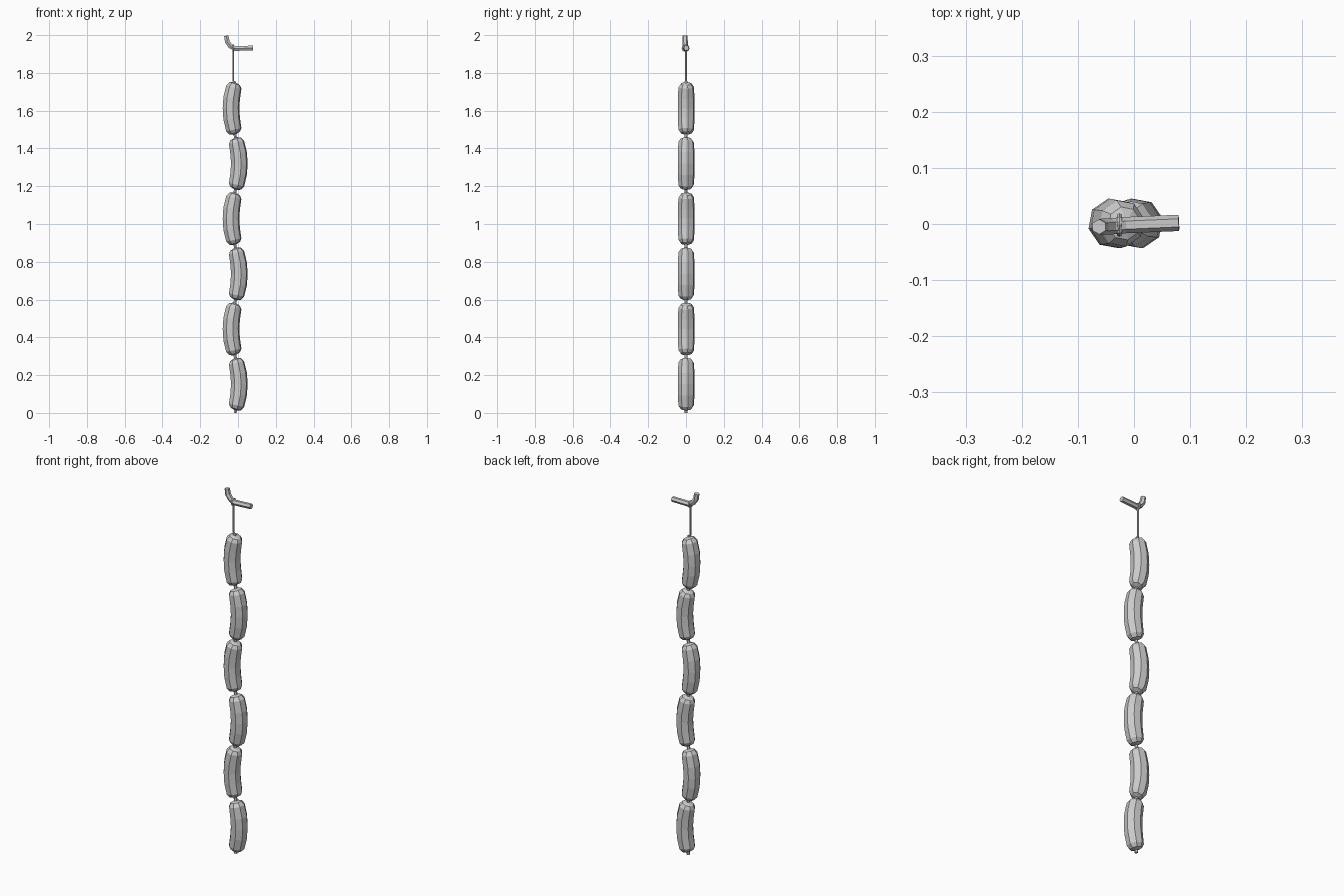
import bpy, bmesh, math
from mathutils import Vector

if "Cube" in bpy.data.objects:
    bpy.data.objects.remove(bpy.data.objects["Cube"])


def tube(name, pts, radii, sides, turn=0.0):
    """Flat-shaded capped tube swept along points, one radius per point."""
    pts = [Vector(p) for p in pts]
    bm = bmesh.new()
    rings = []
    for i, p in enumerate(pts):
        t = (pts[min(i + 1, len(pts) - 1)] - pts[max(i - 1, 0)]).normalized()
        u = Vector((0, 1, 0))
        u = (u - t * u.dot(t)).normalized()
        v = t.cross(u)
        ring = []
        for k in range(sides):
            a = turn + 2 * math.pi * k / sides
            ring.append(bm.verts.new(p + radii[i] * (math.cos(a) * u + math.sin(a) * v)))
        rings.append(ring)
    for a, b in zip(rings, rings[1:]):
        for k in range(sides):
            n = (k + 1) % sides
            bm.faces.new((a[k], a[n], b[n], b[k]))
    bm.faces.new(rings[0])
    bm.faces.new(rings[-1])
    bmesh.ops.recalc_face_normals(bm, faces=bm.faces)
    me = bpy.data.meshes.new(name)
    bm.to_mesh(me)
    bm.free()
    ob = bpy.data.objects.new(name, me)
    bpy.context.collection.objects.link(ob)
    return ob


PITCH, LENGTH = 0.292, 0.274
# (fraction along the length, radius)
PROFILE = [(0, 0.009), (0.025, 0.030), (0.09, 0.042), (0.3, 0.045), (0.5, 0.045),
           (0.7, 0.045), (0.91, 0.042), (0.975, 0.030), (1, 0.009)]

# sausages, bulging alternately right and left
for i in range(6):
    side = 1 if i % 2 == 0 else -1
    z0 = 0.015 + i * PITCH
    path = []
    for t, r in PROFILE:
        x = -0.015 + side * 0.022 * (1 - (2 * t - 1) ** 2)
        path.append((x, 0.001, z0 + t * LENGTH))
    tube("sausage", path, [r for t, r in PROFILE], 8, math.radians(12))
    # twisted casing below each sausage
    tube("casing_twist", [(-0.015 + side * 0.004, 0, z0 + 0.012), (-0.015, 0, z0 - 0.008),
                          (-0.015 - side * 0.004, 0, z0 - 0.025)] if i else
         [(-0.012, 0, 0.02), (-0.015, 0, 0.0)], [0.009] * (3 if i else 2), 6)

# casing end at the top
tube("top_twist", [(-0.018, 0, 1.74), (-0.02, 0, 1.757)], [0.01, 0.008], 6)

# string and the loop over the hook
tube("string", [(-0.02, 0, 1.745), (-0.026, 0, 1.76), (-0.026, 0, 1.915)], [0.005] * 3, 6)
bpy.ops.mesh.primitive_torus_add(major_segments=8, minor_segments=6, major_radius=0.016,
                                 minor_radius=0.005, location=(-0.026, -0.002, 1.931),
                                 rotation=(0, math.pi / 2, 0))
bpy.context.object.name = "string_loop"

# hook
tube("hook", [(0.08, 0.002, 1.932), (-0.015, -0.002, 1.929), (-0.040, -0.004, 1.941),
              (-0.057, -0.005, 1.965), (-0.062, -0.005, 1.997)], [0.0145] * 4 + [0.0135], 6)
